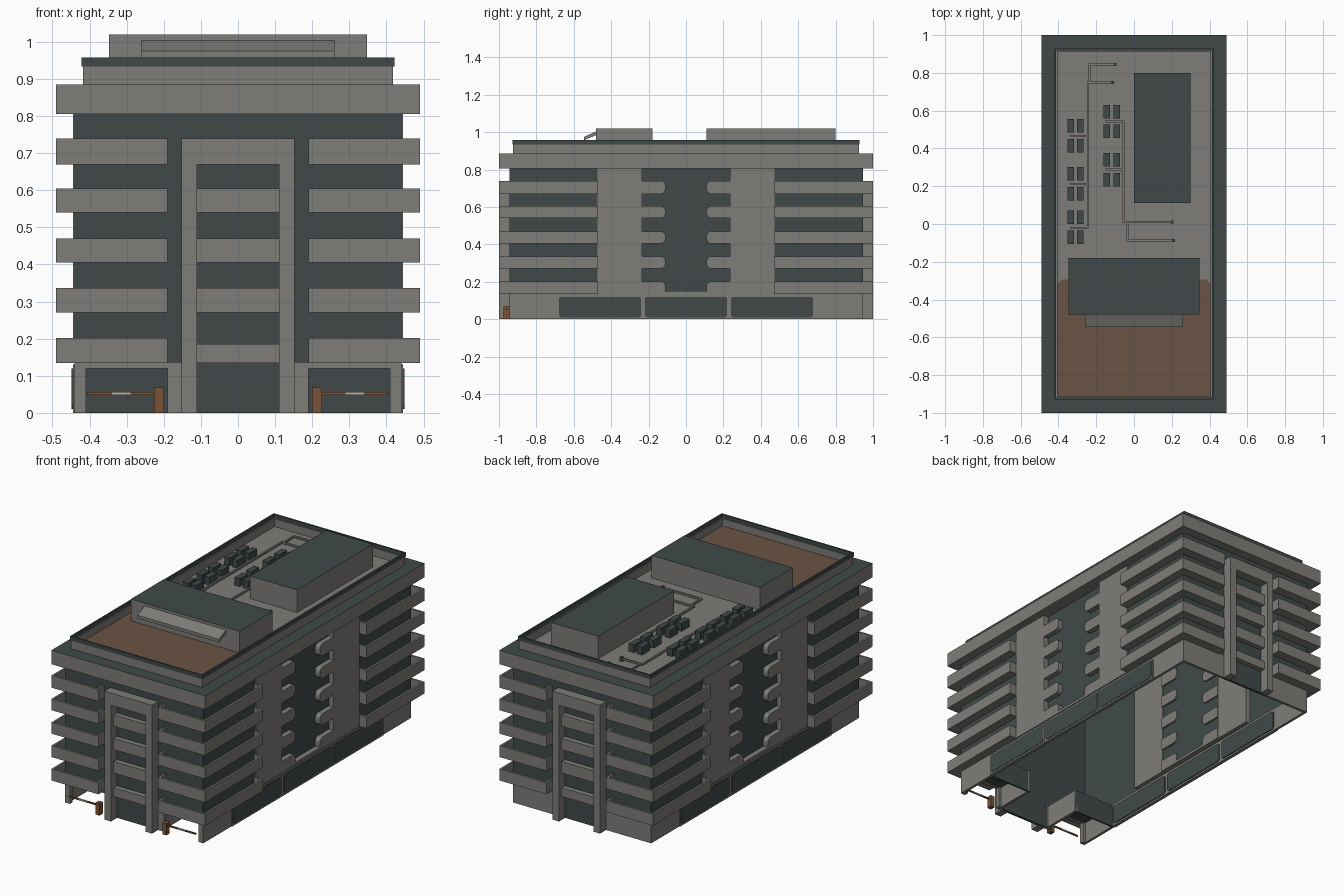
import bpy, bmesh, math

if "Cube" in bpy.data.objects:
    bpy.data.objects.remove(bpy.data.objects["Cube"])

def material(name, c):
    m = bpy.data.materials.new(name)
    m.diffuse_color = (*c, 1)
    m.use_nodes = True
    m.node_tree.nodes["Principled BSDF"].inputs["Base Color"].default_value = m.diffuse_color
    return m

GRAY = material("concrete gray", (0.21, 0.205, 0.19))
DARK = material("dark glass", (0.052, 0.066, 0.066))
BROWN = material("terrace brown", (0.145, 0.088, 0.058))
RUST = material("barrier rust", (0.19, 0.085, 0.038))
PALE = material("pale stripe", (0.45, 0.44, 0.41))

BANDS = [(0.135, 0.202), (0.27, 0.336), (0.405, 0.47), (0.54, 0.605), (0.67, 0.74)]

def finish(name, bm, mat, top=None):
    bmesh.ops.recalc_face_normals(bm, faces=bm.faces)
    me = bpy.data.meshes.new(name)
    me.materials.append(mat)
    if top:
        me.materials.append(top)
        for f in bm.faces:
            f.material_index = 1 if f.normal.z > 0.9 else 0
    bm.to_mesh(me)
    bm.free()
    ob = bpy.data.objects.new(name, me)
    bpy.context.collection.objects.link(ob)
    return ob

def prism(bm, lower, upper):
    a = [bm.verts.new(p) for p in lower]
    b = [bm.verts.new(p) for p in upper]
    n = len(a)
    bm.faces.new(a[::-1])
    bm.faces.new(b)
    for i in range(n):
        bm.faces.new((a[i], a[(i + 1) % n], b[(i + 1) % n], b[i]))

def boxes(name, items, mat, top=None):
    bm = bmesh.new()
    for x0, x1, y0, y1, z0, z1 in items:
        r = [(x0, y0), (x1, y0), (x1, y1), (x0, y1)]
        prism(bm, [(x, y, z0) for x, y in r], [(x, y, z1) for x, y in r])
    return finish(name, bm, mat, top)

def mirror(items, mx=True, my=True):
    out = []
    for x0, x1, y0, y1, z0, z1 in items:
        for sx in ((1, -1) if mx else (1,)):
            for sy in ((1, -1) if my else (1,)):
                xs, ys = sorted((x0 * sx, x1 * sx)), sorted((y0 * sy, y1 * sy))
                out.append((*xs, *ys, z0, z1))
    return out

def rounded(y0, y1, z0, z1, radii, seg=4):
    # outline in y,z; radii for corners: low-low, high-low, high-high, low-high
    pts = []
    corners = [(y0, z0, 1, 1, 180), (y1, z0, -1, 1, 270), (y1, z1, -1, -1, 0), (y0, z1, 1, -1, 90)]
    for (y, z, sy, sz, a0), r in zip(corners, radii):
        if r == 0:
            pts.append((y, z))
            continue
        for i in range(seg + 1):
            a = math.radians(a0 + 90 * i / seg)
            pts.append((y + sy * r + r * math.cos(a), z + sz * r + r * math.sin(a)))
    return pts

def side_plates(name, outlines, x0, x1, mat):
    bm = bmesh.new()
    for pts in outlines:
        for sx in (1, -1):
            prism(bm, [(sx * x0, y, z) for y, z in pts], [(sx * x1, y, z) for y, z in pts])
    return finish(name, bm, mat)

# glass shell, hollow inside
boxes("end_glazing", mirror([(-0.44, 0.44, 0.93, 0.945, 0.135, 0.81),
                             (-0.15, 0.15, 0.93, 0.945, 0, 0.135)], mx=False), DARK)
boxes("side_glazing", mirror([(0.43, 0.44, 0.47, 0.93, 0.135, 0.81)]), DARK)
boxes("centre_glazing", mirror([(0.405, 0.415, -0.235, 0.235, 0.15, 0.81)], my=False), DARK)

# side piers and rounded spandrels between them
boxes("side_piers", mirror([(0.40, 0.445, 0.235, 0.472, 0.135, 0.81)]), GRAY)
tongues = []
for z0, z1 in BANDS:
    tongues.append(rounded(0.11, 0.236, z0, z1, (0.025, 0, 0, 0.025)))
    tongues.append(rounded(-0.236, -0.11, z0, z1, (0, 0.025, 0.025, 0)))
side_plates("centre_spandrels", tongues, 0.395, 0.445, GRAY)
boxes("centre_sill", mirror([(0.395, 0.445, -0.236, 0.236, 0.135, 0.15)], my=False), GRAY)

# corner balconies: slab plus parapet
balc = []
for z0, z1 in BANDS:
    balc += [(0.19, 0.49, 0.94, 1.0, z0, z0 + 0.012),
             (0.435, 0.49, 0.47, 0.94, z0, z0 + 0.012),
             (0.19, 0.49, 0.988, 1.0, z0, z1),
             (0.478, 0.49, 0.47, 0.988, z0, z1),
             (0.19, 0.202, 0.94, 0.988, z0, z1),
             (0.435, 0.478, 0.47, 0.482, z0, z1)]
boxes("corner_balconies", mirror(balc), GRAY)

# portal frames on both ends
boxes("portal_columns", mirror([(0.11, 0.152, 0.94, 1.0, 0, 0.74)]), GRAY)
boxes("portal_beams", mirror([(-0.11, 0.11, 0.94, 1.0, 0.67, 0.74)], mx=False), GRAY)
inner = [(-0.11, 0.11, 0.94, 0.975, z0, z1 if i else 0.185) for i, (z0, z1) in enumerate(BANDS[:4])]
boxes("portal_spandrels", mirror(inner, mx=False), GRAY)

# ground floor walls, open underneath
boxes("ground_side_walls", mirror([(0.425, 0.44, -0.945, 0.945, 0, 0.136)], my=False), GRAY)
boxes("ground_back_walls", mirror([(0.15, 0.425, 0.93, 0.945, 0, 0.136)], my=False), GRAY)
boxes("garage_portals", mirror([(0.15, 0.19, -0.945, -0.92, 0, 0.136),
                                (0.41, 0.425, -0.945, -0.92, 0, 0.136),
                                (0.19, 0.41, -0.945, -0.92, 0.12, 0.136),
                                (0.16, 0.175, -0.92, -0.69, 0, 0.13)], my=False), GRAY)
boxes("garage_interior", mirror([(0.16, 0.425, -0.92, -0.69, 0.122, 0.13),
                                 (0.16, 0.425, -0.70, -0.69, 0, 0.122)], my=False), DARK)
spans = [(-0.68, -0.24), (-0.22, 0.22), (0.24, 0.68)]
side_plates("shopfront_frames", [rounded(a - 0.008, b + 0.008, 0, 0.13, (0, 0, .02, .02)) for a, b in spans],
            0.43, 0.445, GRAY)
side_plates("shopfront_windows", [rounded(a, b, 0.01, 0.12, (.015,) * 4) for a, b in spans],
            0.42, 0.448, DARK)

# parking barriers
boxes("barrier_posts", mirror([(0.2, 0.226, -0.975, -0.945, 0, 0.068)], my=False), RUST)
boxes("barrier_arms", mirror([(0.226, 0.29, -0.966, -0.958, 0.048, 0.056),
                              (0.34, 0.405, -0.966, -0.958, 0.048, 0.056)], my=False), RUST)
boxes("barrier_arm_stripes", mirror([(0.29, 0.34, -0.966, -0.958, 0.048, 0.056)], my=False), PALE)

# roof slab, deck, parapet and railing
boxes("roof_slab", [(-0.49, 0.49, -1, 1, 0.805, 0.885)], GRAY, DARK)
boxes("roof_deck", [(-0.41, 0.41, -0.92, 0.92, 0.88, 0.89)], GRAY)

def ring(x, y, t, z0, z1):
    return mirror([(x - t, x, -y, y, z0, z1)], my=False) + mirror([(-x + t, x - t, y - t, y, z0, z1)], mx=False)

boxes("parapet", ring(0.418, 0.924, 0.012, 0.88, 0.936), GRAY)
boxes("parapet_rail", ring(0.422, 0.928, 0.009, 0.934, 0.957), DARK)
bm = bmesh.new()
deck = [(-0.406, -0.912), (0.406, -0.912), (0.406, -0.32), (0.385, -0.295), (-0.385, -0.295), (-0.406, -0.32)]
prism(bm, [(x, y, 0.885) for x, y in deck], [(x, y, 0.895) for x, y in deck])
finish("terrace_floor", bm, BROWN)

# rooftop houses
boxes("front_penthouse", [(-0.347, 0.347, -0.48, -0.18, 0.885, 1.02)], GRAY, DARK)
boxes("rear_plant_house", [(0, 0.3, 0.11, 0.8, 0.885, 1.02)], GRAY, DARK)
bm = bmesh.new()
prof = [(-0.478, 1.005), (-0.545, 0.975), (-0.545, 0.957), (-0.478, 0.985)]
prism(bm, [(-0.26, y, z) for y, z in prof], [(0.26, y, z) for y, z in prof])
finish("terrace_awning", bm, GRAY)

# air conditioning units
units = []
for xs, ys in (((-0.335, -0.285), (-0.07, 0.035, 0.16, 0.265, 0.415, 0.52)),
               ((-0.145, -0.092), (0.235, 0.34, 0.49, 0.595))):
    units += [(x - 0.017, x + 0.017, y - 0.036, y + 0.036, 0.89, 0.935) for x in xs for y in ys]
boxes("air_conditioners", units, DARK)

# roof pipes
def pipe(pts, r=0.005, z=0.905):
    return [(min(a[0], b[0]) - r, max(a[0], b[0]) + r, min(a[1], b[1]) - r, max(a[1], b[1]) + r, z - r, z + r)
            for a, b in zip(pts, pts[1:])]

runs = pipe([(-0.1, 0.845), (-0.235, 0.845), (-0.235, 0.75)])
runs += pipe([(-0.115, 0.75), (-0.245, 0.75), (-0.245, -0.02), (-0.335, -0.02)])
runs += pipe([(-0.145, 0.543), (-0.055, 0.543), (-0.055, 0.01), (0.2, 0.01)])
runs += pipe([(-0.035, 0.01), (-0.035, -0.088), (0.21, -0.088)])
for y in (0.213, 0.467):
    runs += pipe([(-0.335, y), (-0.245, y)])
runs += pipe([(-0.145, 0.288), (-0.055, 0.288)])
boxes("roof_pipes", runs, GRAY)
ends = [(x - 0.008, x + 0.008, y - 0.008, y + 0.008, 0.89, 0.915)
        for x, y in ((-0.1, 0.845), (-0.115, 0.75), (0.2, 0.01), (0.21, -0.088))]
boxes("pipe_ends", ends, DARK)
